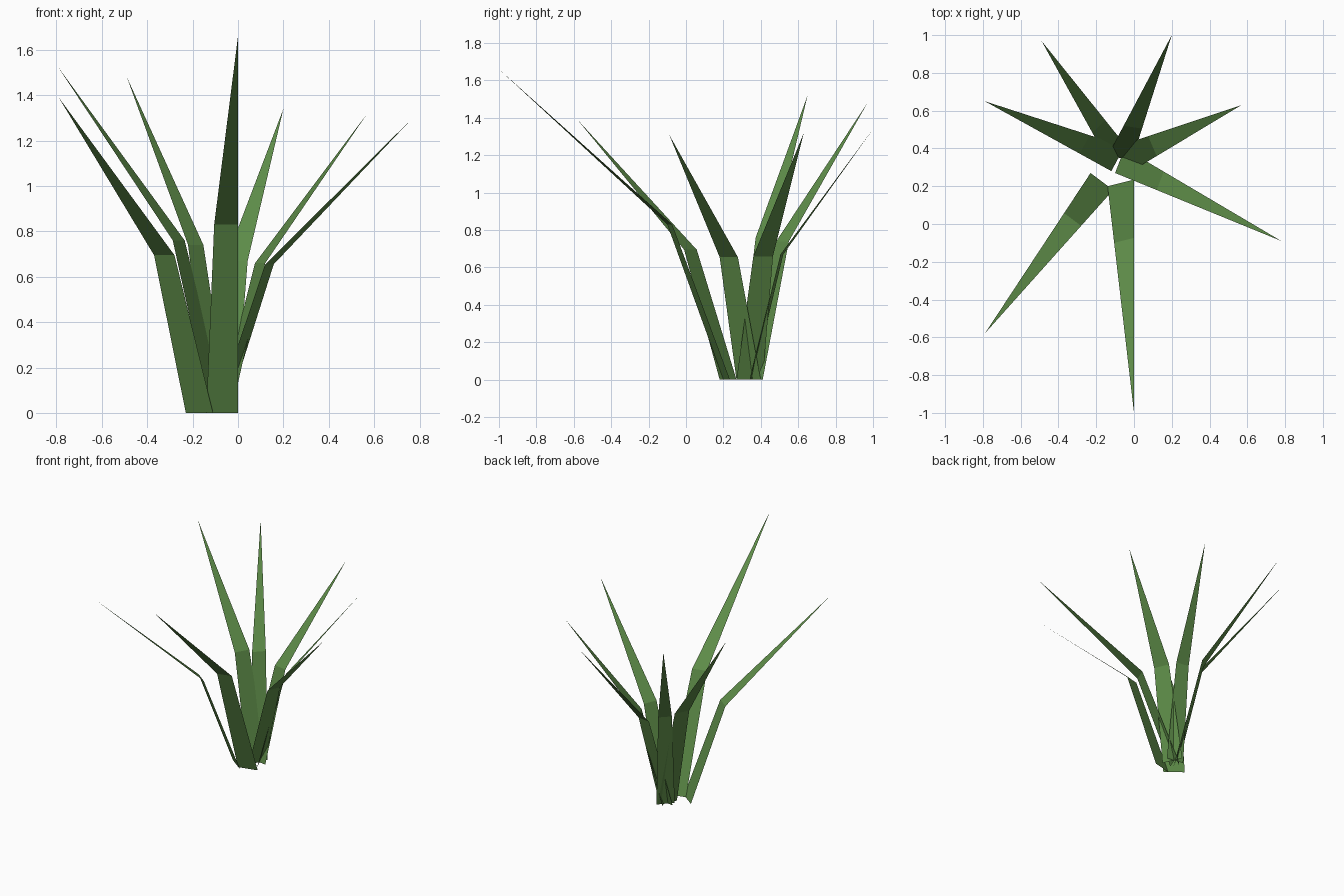
import bpy
import bmesh
from mathutils import Vector

cube = bpy.data.objects.get("Cube")
if cube:
    bpy.data.objects.remove(cube, do_unlink=True)

# Single leaf colour
leaf_green = bpy.data.materials.new("leaf_green")
leaf_green.use_nodes = True
colour = (0.11, 0.26, 0.065, 1.0)
leaf_green.diffuse_color = colour
shader = next(n for n in leaf_green.node_tree.nodes if n.type == 'BSDF_PRINCIPLED')
shader.inputs["Base Color"].default_value = colour
shader.inputs["Roughness"].default_value = 0.9


def add_blade(name, base_a, base_b, tip):
    """Flat pointed leaf: steep lower strip, then a fold outwards to the tip."""
    tip = Vector(tip)
    lower = [Vector((*base_a, 0)), Vector((*base_b, 0))]
    fold = []
    for corner in lower:
        point = corner.lerp(tip, 0.25)   # a quarter of the way out
        point.z = tip.z / 2              # but already half way up
        fold.append(point)

    bm = bmesh.new()
    a, b, fold_a, fold_b, end = [bm.verts.new(p) for p in lower + fold + [tip]]
    bm.faces.new((b, a, fold_a, fold_b))
    bm.faces.new((fold_b, fold_a, end))
    mesh = bpy.data.meshes.new(name)
    bm.to_mesh(mesh)
    bm.free()
    mesh.materials.append(leaf_green)
    blade = bpy.data.objects.new(name, mesh)
    bpy.context.collection.objects.link(blade)
    return blade


# Blades around the clump: two base corners, then the tip
add_blade("front_blade", (-0.14, 0.2), (0, 0.235), (0, -1, 1.66))
add_blade("front_right_blade", (-0.23, 0.27), (-0.11, 0.18), (-0.79, -0.58, 1.39))
add_blade("right_blade", (-0.05, 0.41), (-0.12, 0.28), (-0.79, 0.65, 1.52))
add_blade("back_right_blade", (-0.04, 0.41), (-0.13, 0.32), (-0.49, 0.97, 1.48))
add_blade("back_blade", (-0.01, 0.34), (-0.14, 0.36), (0.2, 1, 1.34))
add_blade("back_left_blade", (-0.03, 0.27), (-0.09, 0.41), (0.57, 0.63, 1.32))
add_blade("left_blade", (-0.1, 0.27), (-0.05, 0.4), (0.78, -0.09, 1.31))
